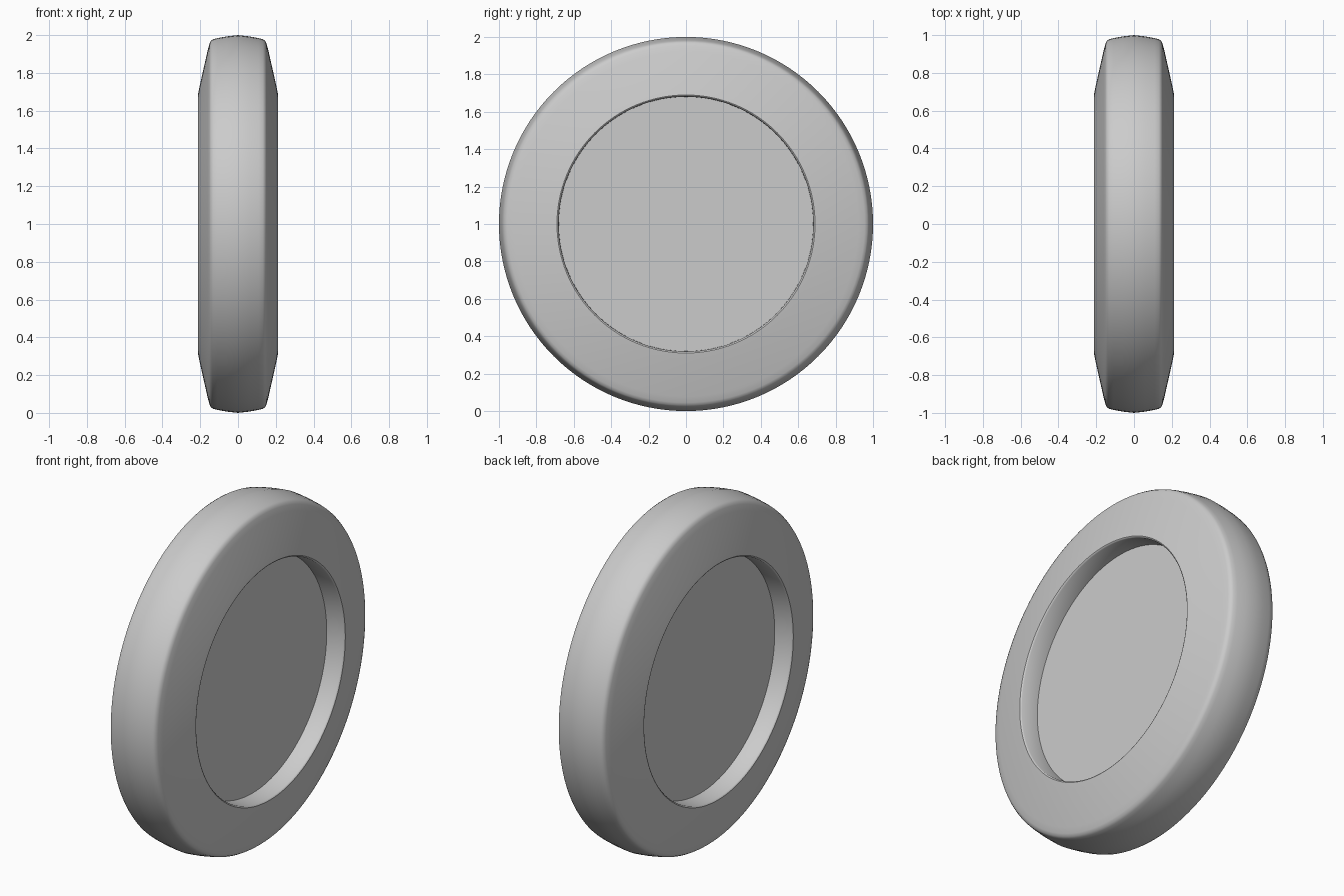
import bpy, bmesh
from math import sin, cos, pi, radians

if "Cube" in bpy.data.objects:
    bpy.data.objects.remove(bpy.data.objects["Cube"])

SEGMENTS = 128

# Half profile (x offset, radius), from the tread crown to the recessed disc
half = [(0.0, 1.0), (0.06, 0.993), (0.11, 0.984), (0.132, 0.978), (0.144, 0.97),
        (0.151, 0.955), (0.16, 0.922), (0.205, 0.722), (0.211, 0.69),
        (0.209, 0.686), (0.203, 0.682), (0.098, 0.68)]
profile = [(-x, r) for x, r in reversed(half[1:])] + half

# Spin the mirrored profile about the x axis, one ring per profile point
bm = bmesh.new()
rings = []
for x, r in profile:
    rings.append([bm.verts.new((x, r * cos(2 * pi * i / SEGMENTS),
                                1 + r * sin(2 * pi * i / SEGMENTS)))
                  for i in range(SEGMENTS)])
for a, b in zip(rings, rings[1:]):
    for i in range(SEGMENTS):
        j = (i + 1) % SEGMENTS
        bm.faces.new((a[i], a[j], b[j], b[i]))

# Flat recessed discs on both sides
bm.faces.new(rings[0])
bm.faces.new(rings[-1])
bmesh.ops.recalc_face_normals(bm, faces=bm.faces)

mesh = bpy.data.meshes.new("wheel")
bm.to_mesh(mesh)
bm.free()
wheel = bpy.data.objects.new("wheel", mesh)
bpy.context.collection.objects.link(wheel)

# Smooth tread, crisp recess edges
bpy.context.view_layer.objects.active = wheel
wheel.select_set(True)
bpy.ops.object.shade_smooth_by_angle(angle=radians(35))
